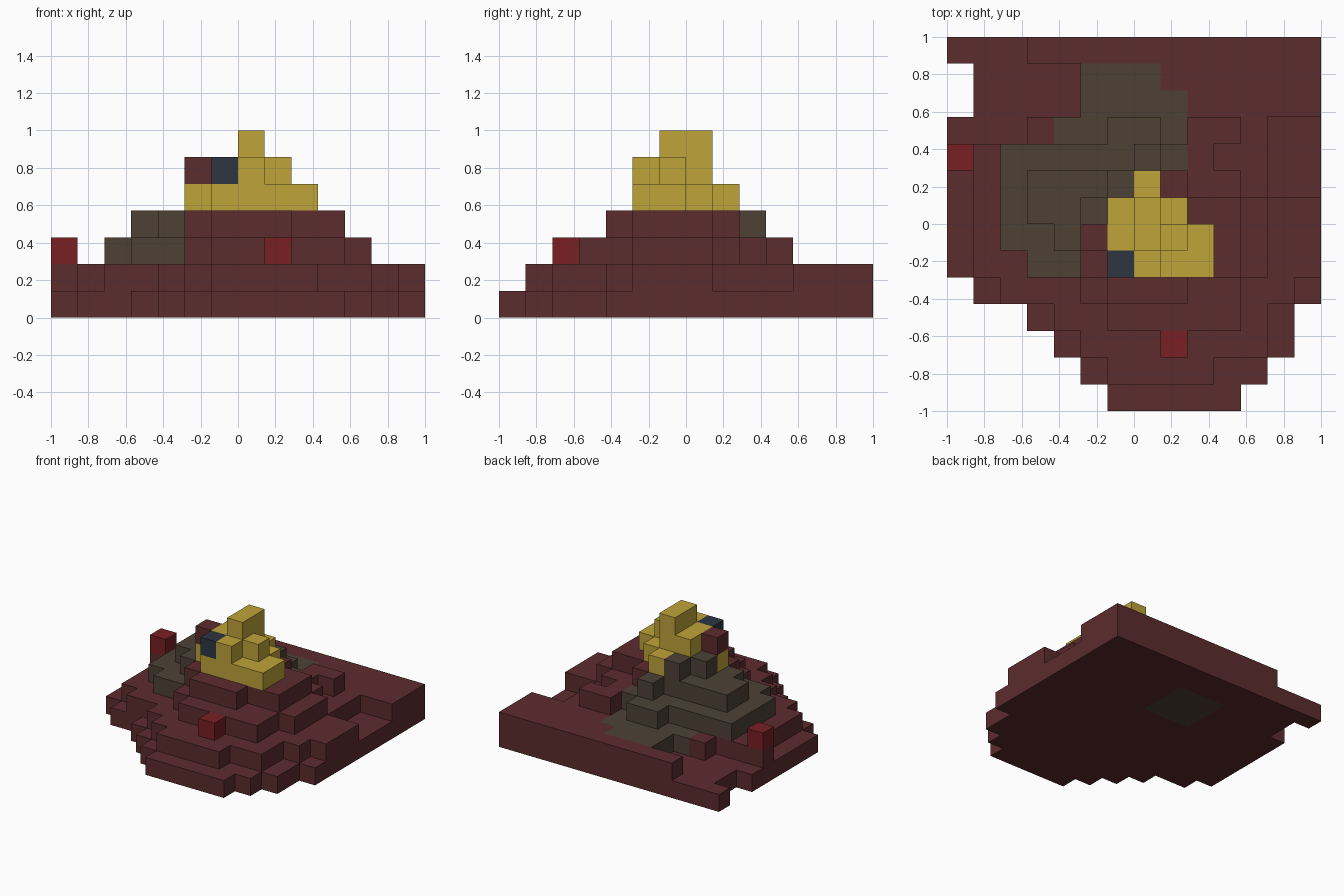
import bpy
import bmesh
from mathutils import Vector

# Remove the default cube only
default_cube = bpy.data.objects.get("Cube")
if default_cube:
    bpy.data.objects.remove(default_cube, do_unlink=True)

GRID = 14              # blocks along the base
CELL = 2 / GRID        # size of one block
cells = {}             # block position -> part name


def flat_material(name, colour):
    """One plain colour, visible in the viewport and in a render."""
    material = bpy.data.materials.new(name)
    material.use_nodes = True
    material.diffuse_color = (*colour, 1)
    shader = next(node for node in material.node_tree.nodes
                  if node.type == "BSDF_PRINCIPLED")
    shader.inputs["Base Color"].default_value = (*colour, 1)
    shader.inputs["Roughness"].default_value = 0.9
    return material


def positions(layer, rectangles):
    """All block positions in rectangles given as left, right, front, back."""
    for left, right, front, back in rectangles:
        for column in range(left, right):
            for row in range(front, back):
                yield column, row, layer


def place(part, layer, *rectangles):
    """Fill rectangles of one layer with blocks of a part."""
    for position in positions(layer, rectangles):
        cells[position] = part


def recolour(part, layer, *rectangles):
    """Hand existing blocks over to another part."""
    for position in positions(layer, rectangles):
        if position in cells:
            cells[position] = part


def build_part(part, material):
    """Make a mesh from the exposed block sides of one part."""
    bm = bmesh.new()
    axes = [Vector(axis) for axis in ((1, 0, 0), (0, 1, 0), (0, 0, 1))]
    shift = Vector((GRID / 2, GRID / 2, 0))
    for position, owner in cells.items():
        if owner != part:
            continue
        centre = Vector(position) + Vector((0.5, 0.5, 0.5)) - shift
        for index, axis in enumerate(axes):
            side = axes[(index + 1) % 3] / 2
            up = axes[(index + 2) % 3] / 2
            for sign in (1, -1):
                normal = axis * sign
                neighbour = tuple(int(a + b) for a, b in zip(position, normal))
                if neighbour in cells:
                    continue
                middle = centre + normal / 2
                across = side * sign
                corners = (middle - across - up, middle + across - up,
                           middle + across + up, middle - across + up)
                bm.faces.new([bm.verts.new(corner * CELL) for corner in corners])
    # Join neighbouring block sides into larger flat faces
    bmesh.ops.remove_doubles(bm, verts=bm.verts, dist=CELL / 100)
    bmesh.ops.dissolve_limit(bm, angle_limit=0.01, verts=bm.verts, edges=bm.edges)
    bmesh.ops.triangulate(bm, faces=[f for f in bm.faces if len(f.verts) > 4])
    mesh = bpy.data.meshes.new(part)
    bm.to_mesh(mesh)
    bm.free()
    mesh.materials.append(material)
    part_object = bpy.data.objects.new(part, mesh)
    bpy.context.scene.collection.objects.link(part_object)


# Base slab with a stepped front
place("rock_terraces", 0,
      (0, 14, 13, 14), (1, 14, 11, 13), (0, 14, 5, 11), (1, 14, 4, 5),
      (3, 13, 3, 4), (4, 13, 2, 3), (5, 12, 1, 2), (6, 11, 0, 1))

# Second terrace, with the flat shelf at the back and a notch on the left
place("rock_terraces", 1,
      (3, 14, 13, 14), (5, 14, 11, 13), (3, 12, 10, 11), (1, 12, 8, 10),
      (1, 14, 5, 8), (2, 13, 4, 5), (4, 12, 3, 4), (5, 12, 2, 3),
      (6, 10, 1, 2), (0, 1, 9, 10))

# Third terrace
place("rock_terraces", 2,
      (6, 8, 10, 11), (9, 11, 10, 11), (2, 10, 9, 10), (2, 11, 8, 9),
      (2, 12, 6, 8), (3, 12, 5, 6), (5, 11, 4, 5), (6, 11, 3, 4))

# Fourth terrace
place("rock_terraces", 3,
      (7, 8, 9, 10), (3, 9, 8, 9), (3, 11, 7, 8), (4, 11, 6, 7),
      (5, 11, 5, 6), (6, 9, 4, 5))

# Stone seam running down the back and right flank
recolour("stone_seam", 0, (5, 8, 9, 12))
recolour("stone_seam", 1, (5, 8, 12, 13), (5, 9, 11, 12), (4, 9, 10, 11))
for layer in (2, 3):
    recolour("stone_seam", layer, (2, 5, 5, 10), (5, 6, 7, 10),
             (6, 7, 8, 10), (6, 8, 9, 11), (8, 9, 9, 10))
place("stone_seam", 4, (6, 7, 8, 9), (5, 6, 7, 8))

# Golden crown
place("golden_crown", 4, (7, 8, 8, 9), (6, 9, 7, 8), (5, 10, 6, 7), (6, 10, 5, 6))
place("golden_crown", 5, (6, 8, 7, 8), (6, 9, 6, 7), (7, 8, 5, 6))
place("golden_crown", 6, (7, 8, 6, 8))

# Single accent blocks
place("rock_terraces", 5, (5, 6, 6, 7))
place("navy_block", 5, (6, 7, 5, 6))
place("red_blocks", 2, (0, 1, 9, 10), (8, 9, 2, 3))

# Parts and their colours
palette = {
    "rock_terraces": ("dark_red_rock", (0.107, 0.025, 0.027)),
    "stone_seam": ("brown_grey_stone", (0.074, 0.053, 0.036)),
    "golden_crown": ("gold", (0.52, 0.37, 0.042)),
    "navy_block": ("navy", (0.026, 0.037, 0.054)),
    "red_blocks": ("bright_red", (0.188, 0.014, 0.016)),
}
for part, (colour_name, colour) in palette.items():
    build_part(part, flat_material(colour_name, colour))
